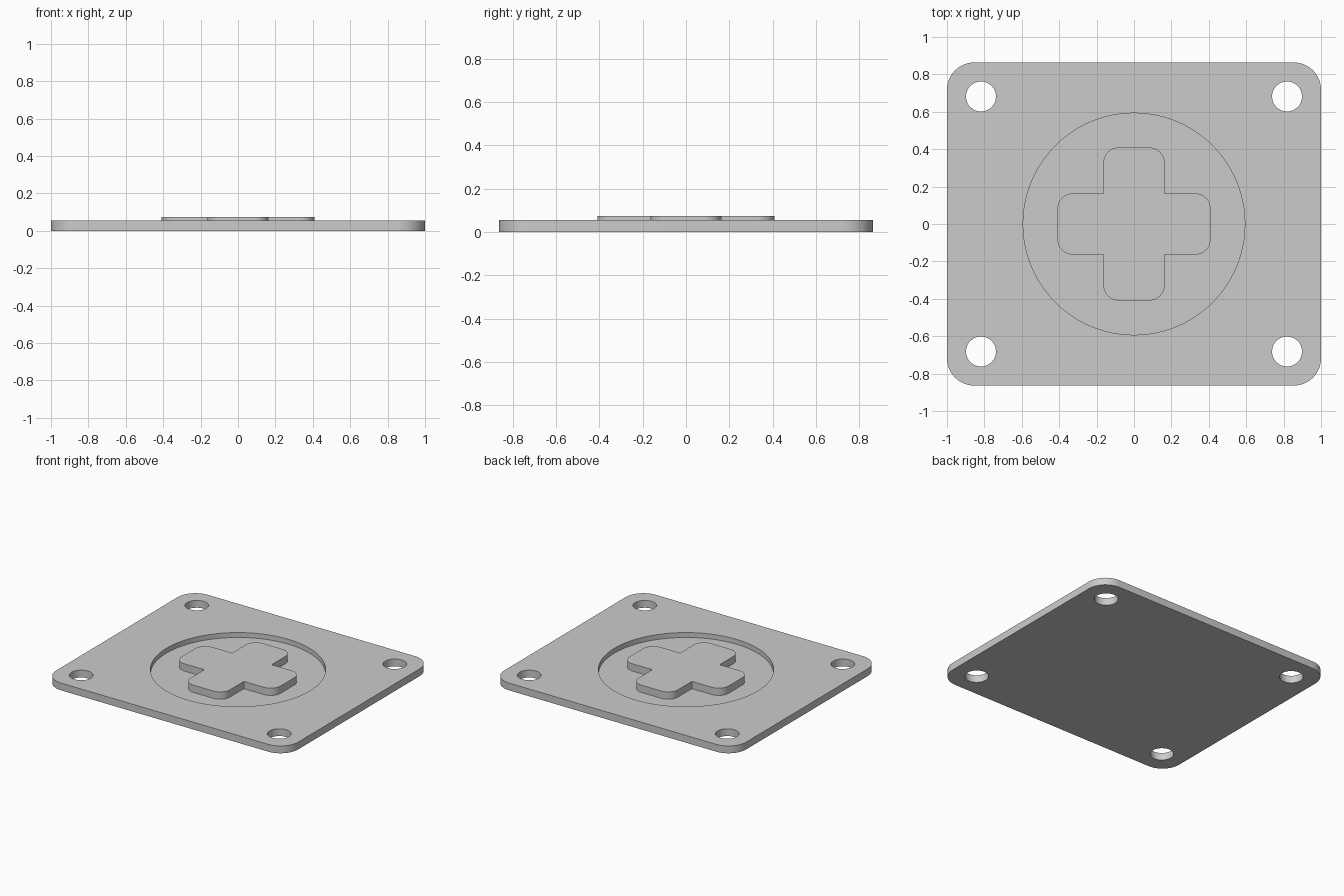
import bpy, bmesh, math
from mathutils import Vector

cube = bpy.data.objects.get("Cube")
if cube:
    bpy.data.objects.remove(cube, do_unlink=True)

MM = 1 / 55                       # model units per millimetre
HALF_X, HALF_Y, THICK = 55, 47.5, 3
FLOOR, CROSS_TOP = 1, 4

grey = bpy.data.materials.new("light_grey")
grey.use_nodes = True
colour = (0.6, 0.6, 0.6, 1)
grey.diffuse_color = colour
grey.node_tree.nodes["Principled BSDF"].inputs["Base Color"].default_value = colour


def rounded(corners, steps=12):
    """Outline from (x, y, radius) right-angle corners."""
    points = []
    for i, (x, y, r) in enumerate(corners):
        p = Vector((x, y))
        if r == 0:
            points.append(p)
            continue
        u = (Vector(corners[i - 1][:2]) - p).normalized()
        v = (Vector(corners[(i + 1) % len(corners)][:2]) - p).normalized()
        centre = p + (u + v) * r
        for s in range(steps + 1):
            t = math.pi / 2 * s / steps
            points.append(centre - (v * math.cos(t) + u * math.sin(t)) * r)
    return points


def circle(x, y, r, sides):
    return [Vector((x + r * math.cos(2 * math.pi * i / sides),
                    y + r * math.sin(2 * math.pi * i / sides))) for i in range(sides)]


def prism(name, outline, low, high):
    """Extrude a flat outline between two heights."""
    bm = bmesh.new()
    face = bm.faces.new([bm.verts.new((p.x * MM, p.y * MM, low * MM)) for p in outline])
    top = bmesh.ops.extrude_face_region(bm, geom=[face])["geom"]
    verts = [g for g in top if isinstance(g, bmesh.types.BMVert)]
    bmesh.ops.translate(bm, verts=verts, vec=(0, 0, (high - low) * MM))
    bmesh.ops.recalc_face_normals(bm, faces=bm.faces)
    mesh = bpy.data.meshes.new(name)
    bm.to_mesh(mesh)
    bm.free()
    mesh.materials.append(grey)
    obj = bpy.data.objects.new(name, mesh)
    bpy.context.collection.objects.link(obj)
    return obj


def activate(obj):
    bpy.ops.object.select_all(action='DESELECT')
    obj.select_set(True)
    bpy.context.view_layer.objects.active = obj


def cut(obj, cutter):
    activate(obj)
    mod = obj.modifiers.new("cut", 'BOOLEAN')
    mod.operation, mod.solver, mod.object = 'DIFFERENCE', 'EXACT', cutter
    bpy.ops.object.modifier_apply(modifier=mod.name)
    bpy.data.objects.remove(cutter, do_unlink=True)


# Base plate with rounded corners
plate = prism("base_plate", rounded([(sx * HALF_X, sy * HALF_Y, 8) for sx, sy in
              ((-1, -1), (1, -1), (1, 1), (-1, 1))]), 0, THICK)

# Round recess and four corner screw holes
cut(plate, prism("recess_cutter", circle(0, 0, 32.6, 96), FLOOR, THICK + 2))
for sx in (-1, 1):
    for sy in (-1, 1):
        cut(plate, prism("hole_cutter", circle(sx * 45, sy * 37.5, 4.4, 48), -2, THICK + 2))

# Raised cross: one arm's corners, turned four times
LONG, WIDE = 22.5, 9
corners = []
for turn in range(4):
    c, s = (1, 0, -1, 0)[turn], (0, 1, 0, -1)[turn]
    for x, y, r in ((LONG, -WIDE, 4.5), (LONG, WIDE, 4.5), (WIDE, WIDE, 0)):
        corners.append((x * c - y * s, x * s + y * c, r))
cross = prism("raised_cross", rounded(corners), FLOOR, CROSS_TOP)

for obj in (plate, cross):
    activate(obj)
    bpy.ops.object.shade_smooth_by_angle(angle=math.radians(30))
